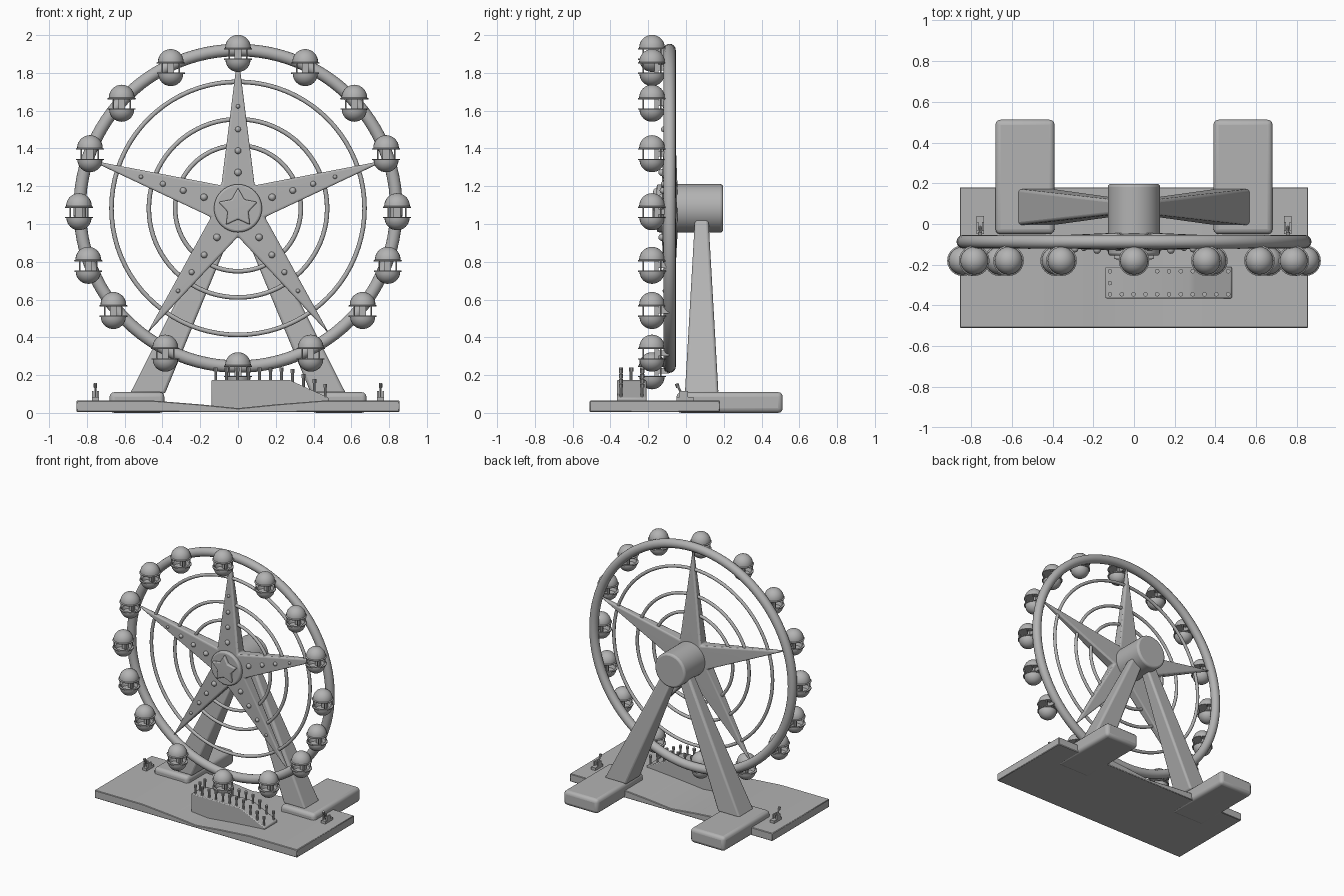
import bpy, bmesh, math
from mathutils import Vector, Matrix

cube = bpy.data.objects.get("Cube")
if cube:
    bpy.data.objects.remove(cube, do_unlink=True)

grey = bpy.data.materials.new("plain grey")
grey.use_nodes = True
grey.diffuse_color = (0.45, 0.45, 0.45, 1)
grey.node_tree.nodes["Principled BSDF"].inputs["Base Color"].default_value = grey.diffuse_color

HUB_Z = 1.083
WHEEL_Y = -0.087


def finish(name, bm, loc=(0, 0, 0), bevel=0, segments=3, angle=35):
    """Turn a bmesh into a smooth-shaded object, optionally bevelled."""
    bmesh.ops.recalc_face_normals(bm, faces=bm.faces)
    mesh = bpy.data.meshes.new(name)
    bm.to_mesh(mesh)
    bm.free()
    mesh.materials.append(grey)
    mesh.shade_smooth()
    mesh.set_sharp_from_angle(angle=math.radians(angle))
    ob = bpy.data.objects.new(name, mesh)
    ob.location = loc
    bpy.context.collection.objects.link(ob)
    if bevel:
        mod = ob.modifiers.new("soft edges", 'BEVEL')
        mod.width, mod.segments = bevel, segments
        mod.limit_method, mod.angle_limit = 'ANGLE', math.radians(30)
    return ob


def add_box(bm, lo, hi):
    lo, hi = Vector(lo), Vector(hi)
    m = Matrix.Translation((lo + hi) / 2) @ Matrix.Diagonal((*(hi - lo), 1))
    bmesh.ops.create_cube(bm, size=1, matrix=m)


def add_rod(bm, a, b, r, r2=None, sides=10):
    a, b = Vector(a), Vector(b)
    d = b - a
    m = Matrix.Translation((a + b) / 2) @ d.to_track_quat('Z', 'Y').to_matrix().to_4x4()
    bmesh.ops.create_cone(bm, cap_ends=True, segments=sides, radius1=r,
                          radius2=r if r2 is None else r2, depth=d.length, matrix=m)


def add_lathe(bm, profile, sides=24):
    """Revolve (radius, height) points about z."""
    vs = [bm.verts.new((r, 0, z)) for r, z in profile]
    es = [bm.edges.new(p) for p in zip(vs, vs[1:])]
    bmesh.ops.spin(bm, geom=vs + es, cent=(0, 0, 0), axis=(0, 0, 1),
                   angle=math.tau, steps=sides)
    bmesh.ops.remove_doubles(bm, verts=bm.verts, dist=0.0005)


def prism(outline, y0, y1):
    """Extrude an (x, z) outline along y."""
    bm = bmesh.new()
    f = bm.faces.new([bm.verts.new((x, y0, z)) for x, z in outline])
    ext = bmesh.ops.extrude_face_region(bm, geom=[f])["geom"]
    bmesh.ops.translate(bm, vec=(0, y1 - y0, 0),
                        verts=[g for g in ext if isinstance(g, bmesh.types.BMVert)])
    return bm


def ring(name, major, minor, sides, around):
    bm = bmesh.new()
    add_lathe(bm, [(major + minor * math.cos(math.tau * i / sides),
                    minor * math.sin(math.tau * i / sides)) for i in range(sides + 1)], around)
    ob = finish(name, bm, (0, WHEEL_Y, HUB_Z), angle=60)
    ob.rotation_euler.x = math.pi / 2


def star(name, tip, inner, depth_tip, depth_inner, y, bevel):
    """Five-pointed star facing -y, thinner towards its tips."""
    bm = bmesh.new()
    sides = []
    for s in (-1, 1):
        loop = []
        for i in range(10):
            r, d = (inner, depth_inner) if i % 2 else (tip, depth_tip)
            a = math.pi / 2 + i * math.pi / 5
            loop.append(bm.verts.new((r * math.cos(a), s * d, r * math.sin(a))))
        mid = bm.verts.new((0, s * depth_inner * 1.05, 0))
        for i in range(10):
            bm.faces.new((mid, loop[i], loop[(i + 1) % 10]))
        sides.append(loop)
    for i in range(10):
        j = (i + 1) % 10
        bm.faces.new((sides[0][i], sides[0][j], sides[1][j], sides[1][i]))
    finish(name, bm, (0, y, HUB_Z), bevel)


# Base slab with a shallow dip along its middle
base = [(-.855, .005), (.855, .005), (.855, .065), (.45, .065), (.2, .045),
        (0, .025), (-.2, .045), (-.45, .065), (-.855, .065)]
finish("base", prism(base, -.51, .18), bevel=.004, segments=1)

# Feet, tapering legs and control levers, one per side
for side, s in (("left", 1), ("right", -1)):
    bm = bmesh.new()
    add_box(bm, (s * .535 - .145, -.05, 0), (s * .535 + .145, .512, .11))
    finish(side + "_foot", bm, bevel=.025)

    bm = bmesh.new()
    add_box(bm, (-.5, -.5, .1), (.5, .5, 1.04))
    for v in bm.verts:
        low = v.co.z < .5
        v.co.x = s * (.48 if low else .05) + v.co.x * (.185 if low else .1)
        v.co.y = .083 + v.co.y * (.178 if low else .07)
    finish(side + "_leg", bm, bevel=.015)

    bm = bmesh.new()
    add_box(bm, (s * .755 - .018, -.05, .06), (s * .755 + .018, .04, .085))
    for dx in (-.014, .014):
        add_box(bm, (s * .755 + dx - .005, -.035, .08), (s * .755 + dx + .005, .01, .115))
    add_rod(bm, (s * .755, -.015, .085), (s * .755, -.045, .145), .006)
    add_rod(bm, (s * .755, -.042, .135), (s * .755, -.05, .155), .01)
    finish(side + "_lever", bm)

# Axle housing
bm = bmesh.new()
add_rod(bm, (0, -.06, HUB_Z), (0, .197, HUB_Z), .128, sides=48)
finish("axle_housing", bm, bevel=.015)

# Wheel rims
ring("outer_rim", .838, .033, 16, 96)
for n, r in enumerate((.67, .472, .333)):
    ring(f"inner_ring_{n + 1}", r, .012, 10, 80)

# Star spokes, hub cap and emblem
star("star_spokes", .825, .15, .014, .042, WHEEL_Y, .012)
bm = bmesh.new()
add_rod(bm, (0, -.155, HUB_Z), (0, -.11, HUB_Z), .127, sides=40)
finish("hub_cap", bm, bevel=.012)
star("hub_star", .108, .058, .015, .018, -.158, .008)

# Studs along each spoke
bm = bmesh.new()
for k in range(5):
    a = math.pi / 2 + k * math.tau / 5
    for r, size in ((.19, .019), (.305, .017), (.418, .015), (.54, .011)):
        y = WHEEL_Y - .042 + .028 * max(0, r - .15) / .675
        bmesh.ops.create_uvsphere(bm, u_segments=12, v_segments=8, radius=size,
            matrix=Matrix.Translation((r * math.cos(a), y, HUB_Z + r * math.sin(a))))
finish("spoke_studs", bm, angle=60)

# Gondola: domed roof, bowl, posts and a bracket back to the rim
bm = bmesh.new()
quarter = [i * math.pi / 16 for i in range(9)]
roof = [(.068 * math.sin(t), .03 + .068 * math.cos(t)) for t in quarter]
add_lathe(bm, roof + [(.075, .026), (.074, .021), (0, .024)])
bowl = [(.066 * math.sin(t), -.034 - .064 * math.cos(t)) for t in quarter]
add_lathe(bm, bowl + [(.074, -.034), (.074, -.027), (.058, -.027), (.05, -.05), (0, -.055)])
for k in range(4):
    a = math.pi / 4 + k * math.pi / 2
    x, y = .064 * math.cos(a), .064 * math.sin(a)
    add_rod(bm, (x, y, -.034), (x, y, .03), .004, sides=8)
add_box(bm, (-.018, .012, -.05), (.018, .035, .03))
add_box(bm, (-.014, .02, -.015), (.014, .09, .015))
first = finish("gondola_top", bm, (0, -.18, 1.903))


def gondola(name, angle):
    a = math.radians(angle)
    ob = bpy.data.objects.new(name, first.data)
    ob.location = (.842 * math.cos(a), -.18, 1.065 + .842 * math.sin(a))
    bpy.context.collection.objects.link(ob)


gondola("gondola_bottom", -90)
for n, deg in enumerate((65, 43, 21.4, 0, -19.7, -38.4, -62.8)):
    gondola(f"gondola_left_{n + 1}", deg)
    gondola(f"gondola_right_{n + 1}", 180 - deg)


# Boarding platform with a ramp down at its left end
def deck(x):
    t = min(max((x - .27) / .21, 0), 1)
    return .175 - .095 * t


ramp = [(.27 + .03 * i, deck(.27 + .03 * i)) for i in range(8)]
finish("platform", prism([(-.14, .02), (.1, .02), (.48, .05)] + ramp[::-1] + [(-.14, .175)],
                         -.365, -.21), bevel=.006, segments=2)

# Railing posts around the platform
bm = bmesh.new()
spots = [(-.118 + .058 * i, -.345) for i in range(11)]
spots += [(x, -.232) for x, y in spots[4:]] + [(-.118, -.29), (-.118, -.232)]
for x, y in spots:
    z = deck(x)
    add_rod(bm, (x, y, z - .02), (x, y, z + .065), .008)
    add_rod(bm, (x, y, z + .045), (x, y, z + .065), .011)
finish("railing_posts", bm)
